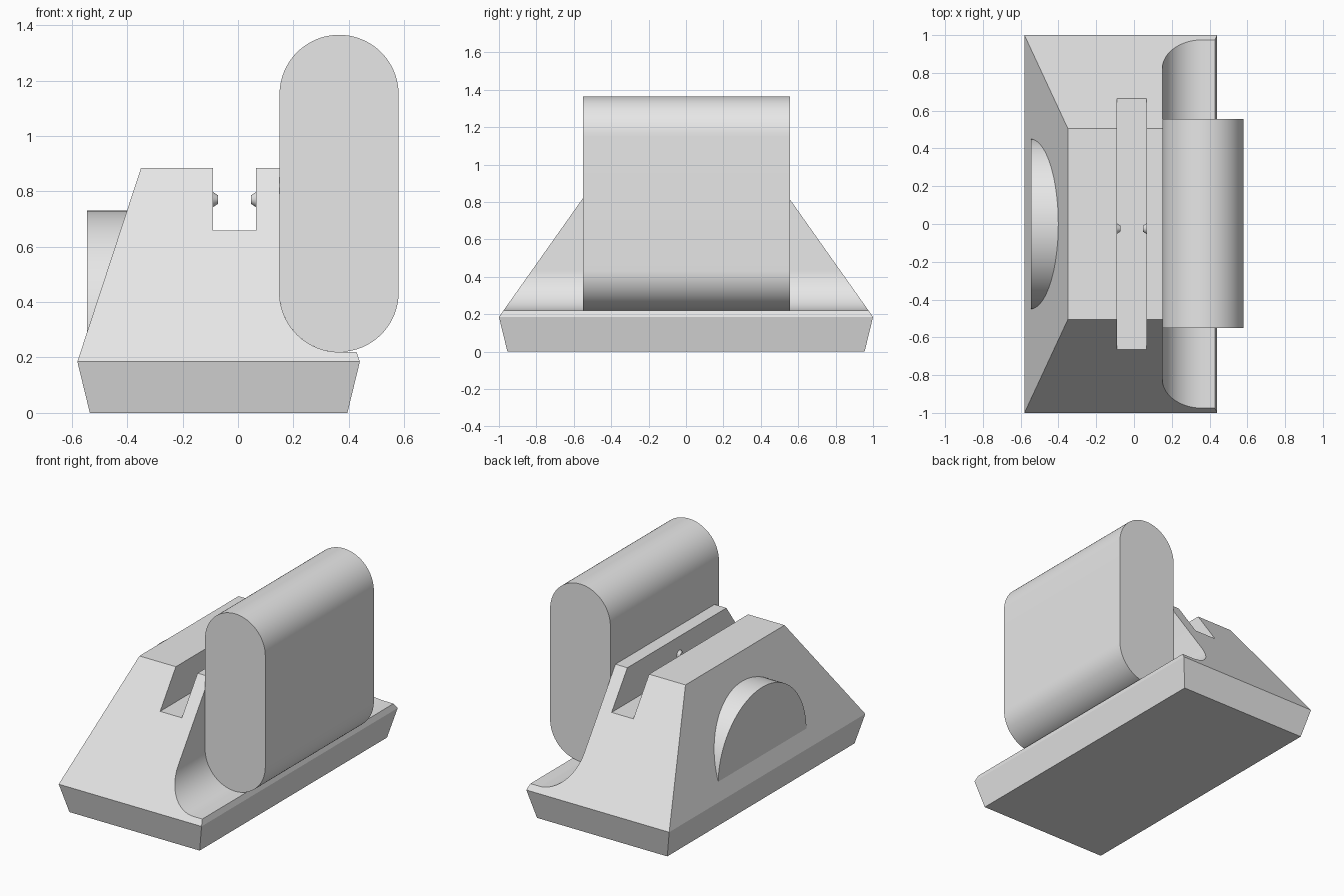
import bpy
import bmesh
from math import cos, sin, pi, radians
from mathutils import Vector

cube = bpy.data.objects.get("Cube")
if cube:
    bpy.data.objects.remove(cube, do_unlink=True)

grey = bpy.data.materials.new("plain grey")
grey.use_nodes = True
grey.diffuse_color = (0.8, 0.8, 0.8, 1)
grey.node_tree.nodes["Principled BSDF"].inputs["Base Color"].default_value = (0.8, 0.8, 0.8, 1)


def arc(cx, cz, r, start, end, steps=24):
    angles = [radians(start + (end - start) * i / steps) for i in range(steps + 1)]
    return [(cx + r * cos(a), cz + r * sin(a)) for a in angles]


def prism(points, axis, lo, hi):
    """Extrude a closed profile along x (profile in y, z) or y (profile in x, z)."""
    bm = bmesh.new()
    place = (lambda p, d: (d, *p)) if axis == "x" else (lambda p, d: (p[0], d, p[1]))
    face = bm.faces.new([bm.verts.new(place(p, lo)) for p in points])
    grown = bmesh.ops.extrude_face_region(bm, geom=[face])["geom"]
    shift = Vector(place((0, 0), hi - lo))
    bmesh.ops.translate(bm, vec=shift, verts=[g for g in grown if isinstance(g, bmesh.types.BMVert)])
    return bm


def finish(name, bm):
    bmesh.ops.recalc_face_normals(bm, faces=bm.faces)
    mesh = bpy.data.meshes.new(name)
    bm.to_mesh(mesh)
    bm.free()
    mesh.materials.append(grey)
    obj = bpy.data.objects.new(name, mesh)
    bpy.context.collection.objects.link(obj)
    bpy.ops.object.select_all(action="DESELECT")
    obj.select_set(True)
    bpy.context.view_layer.objects.active = obj
    bpy.ops.object.shade_smooth_by_angle(angle=radians(30))
    return obj


RIM, TOP = 0.185, 0.885            # heights of the widest edge and the flat top
CX, R, LOW, HIGH = 0.365, 0.215, 0.435, 1.15   # rounded block section

# Body: long profile with slot and rounded channel, then sloped ends cut off
profile = [(-0.535, 0), (0.395, 0), (0.44, RIM), (0.428, 0.22)]
profile += arc(CX, LOW, R, 270, 180)
profile += [(0.15, TOP), (0.065, TOP), (0.065, 0.658), (-0.09, 0.658),
            (-0.09, TOP), (-0.35, TOP), (-0.58, RIM)]
body = prism(profile, "y", -1.5, 1.5)
for side in (-1, 1):
    for normal in ((0, side * (TOP - RIM), 0.495), (0, side * RIM, -0.045)):
        bmesh.ops.bisect_plane(body, geom=body.verts[:] + body.edges[:] + body.faces[:],
                               dist=1e-5, plane_co=(0, side, RIM), plane_no=normal,
                               clear_outer=True)
        rim = [e for e in body.edges if e.is_boundary]
        bmesh.ops.holes_fill(body, edges=rim, sides=0)
finish("sloped_body", body)

# Upright block with round top and bottom, resting in the channel
block = arc(CX, HIGH, R, 0, 180, 40) + arc(CX, LOW, R, 180, 360, 40)
finish("rounded_block", prism(block, "y", -0.55, 0.557))

# Half disc standing out of the left-hand slope
finish("side_half_disc", prism(arc(0, 0.28, 0.45, 0, 180, 48), "x", -0.545, -0.4))

# Pair of small tapered bumps facing each other in the slot
for name, x, way in (("slot_bump_a", -0.09, 1), ("slot_bump_b", 0.065, -1)):
    bump = prism(arc(-0.025, 0.77, 0.034, 0, 345, 23), "x", x - way * 0.01, x + way * 0.018)
    tip = [v for v in bump.verts if abs(v.co.x - x - way * 0.018) < 1e-4]
    for v in tip:
        v.co.y = -0.025 + (v.co.y + 0.025) * 0.45
        v.co.z = 0.77 + (v.co.z - 0.77) * 0.45
    finish(name, bump)
